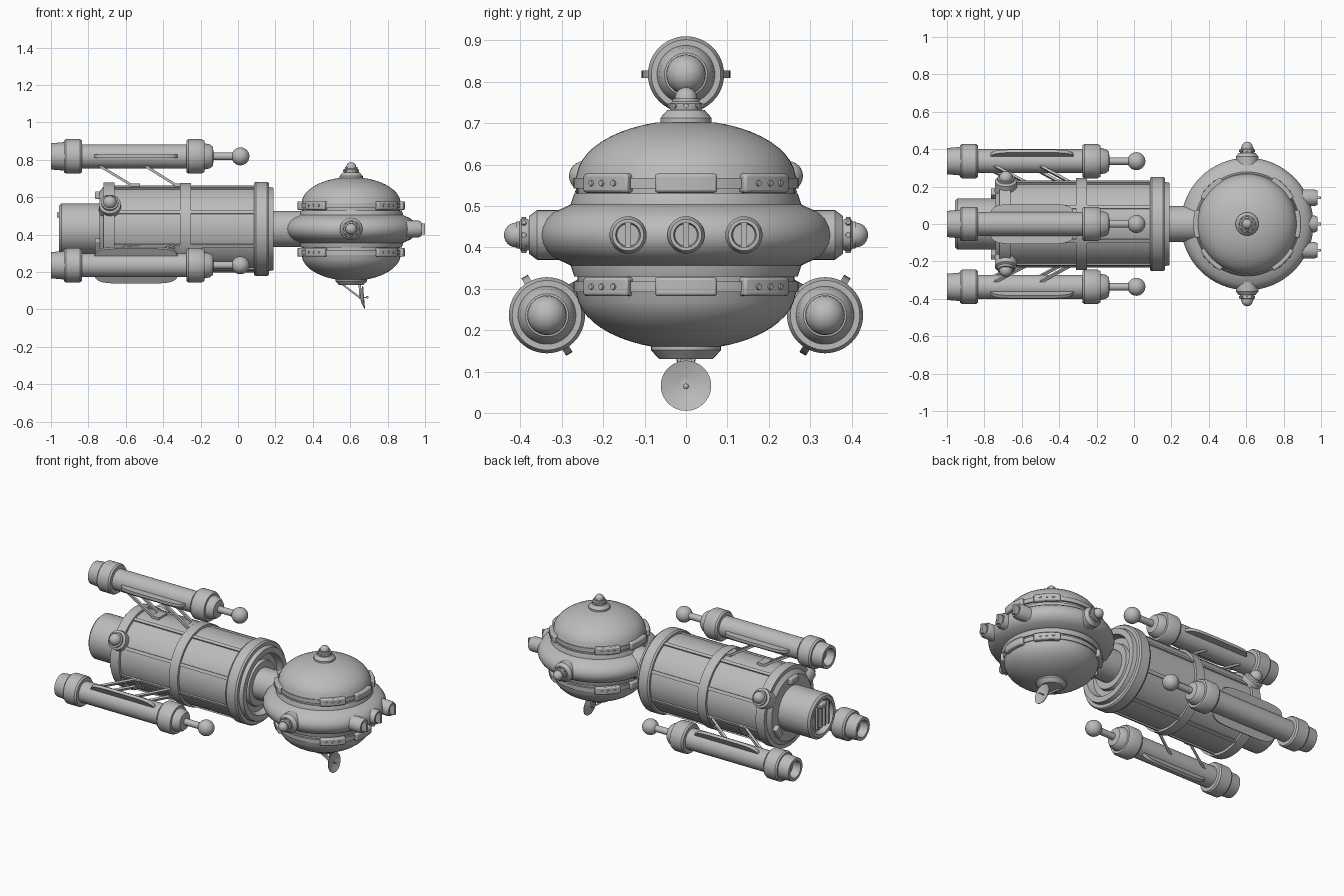
import bpy, bmesh, math
from mathutils import Vector, Matrix

cube = bpy.data.objects.get("Cube")
if cube:
    bpy.data.objects.remove(cube, do_unlink=True)

hull = bpy.data.materials.new("hull_grey")
hull.use_nodes = True
GREY = (0.5, 0.5, 0.5, 1)
hull.diffuse_color = GREY
hull.node_tree.nodes["Principled BSDF"].inputs["Base Color"].default_value = GREY

X, Y, Z = Vector((1, 0, 0)), Vector((0, 1, 0)), Vector((0, 0, 1))
AXIS_Z = 0.43
CORE = Vector((0, 0, AXIS_Z))
SAUCER = Vector((0.605, 0, AXIS_Z))


def finish(name, bm, bevel=0):
    bmesh.ops.recalc_face_normals(bm, faces=bm.faces)
    mesh = bpy.data.meshes.new(name)
    for f in bm.faces:
        f.smooth = True
    bm.to_mesh(mesh)
    bm.free()
    mesh.set_sharp_from_angle(angle=math.radians(32))
    mesh.materials.append(hull)
    ob = bpy.data.objects.new(name, mesh)
    bpy.context.collection.objects.link(ob)
    if bevel:
        mod = ob.modifiers.new("bevel", 'BEVEL')
        mod.width, mod.segments = bevel, 2
    return ob


def lathe(name, profile, origin, axis=X, n=48):
    """Turn (distance, radius) points round an axis."""
    bm = bmesh.new()
    m = Matrix.Translation(origin) @ Z.rotation_difference(axis).to_matrix().to_4x4()
    rings = []
    for t, r in profile:
        if r == 0:
            rings.append([bm.verts.new(m @ Vector((0, 0, t)))] * n)
        else:
            rings.append([bm.verts.new(m @ Vector((r * math.cos(a), r * math.sin(a), t)))
                          for a in (2 * math.pi * i / n for i in range(n))])
    for p, q in zip(rings, rings[1:]):
        for i in range(n):
            j = (i + 1) % n
            bm.faces.new(list(dict.fromkeys((p[i], p[j], q[j], q[i]))))
    return finish(name, bm)


def beam(name, p, q, side, width, thick, bevel=0):
    """Box from p to q; width runs along side."""
    d = (q - p).normalized()
    s = (side - d * side.dot(d)).normalized()
    u = d.cross(s)
    bm = bmesh.new()
    m = Matrix((d * (q - p).length, s * width, u * thick)).transposed().to_4x4()
    bmesh.ops.create_cube(bm, size=1, matrix=Matrix.Translation((p + q) / 2) @ m)
    return finish(name, bm, bevel)


def arc_block(name, angle, half, r0, r1, z0, z1, steps=8):
    """Curved block hugging the saucer."""
    bm = bmesh.new()
    rows = []
    for i in range(steps + 1):
        a = angle + half * (2 * i / steps - 1)
        rows.append([bm.verts.new((SAUCER.x + r * math.cos(a), r * math.sin(a), z))
                     for r, z in ((r0, z0), (r1, z0), (r1, z1), (r0, z1))])
    for p, q in zip(rows, rows[1:]):
        for k in range(4):
            bm.faces.new((p[k], p[(k + 1) % 4], q[(k + 1) % 4], q[k]))
    bm.faces.new(rows[0])
    bm.faces.new(rows[-1])
    return finish(name, bm, 0.007)


def fin_plate(name, centre, tangent, normal, half_len, half_wid, thick):
    """Rounded plate lying along x."""
    bm = bmesh.new()
    pts = []
    for i in range(48):
        c, s = math.cos(math.tau * i / 48), math.sin(math.tau * i / 48)
        pts.append(centre + X * math.copysign(abs(c) ** 0.4, c) * half_len
                   + tangent * math.copysign(abs(s) ** 0.4, s) * half_wid)
    low = [bm.verts.new(p - normal * thick / 2) for p in pts]
    face = bm.faces.new(low)
    top = bmesh.ops.extrude_face_region(bm, geom=[face])
    bmesh.ops.translate(bm, vec=normal * thick,
                        verts=[v for v in top["geom"] if isinstance(v, bmesh.types.BMVert)])
    return finish(name, bm)


def ball(t0, r, start=-90, steps=12):
    """Profile points of a sphere centred at t0."""
    return [(t0 + r * math.sin(a), max(r * math.cos(a), 0) if i < steps else 0)
            for i, a in ((i, math.radians(start + (90 - start) * i / steps)) for i in range(steps + 1))]


def radial(deg):
    a = math.radians(deg)
    return Vector((0, math.cos(a), math.sin(a)))


# Main drum with rear engine, bands, recessed front and neck
lathe("body_drum", [(-0.74, 0), (-0.74, 0.2), (-0.72, 0.225), (-0.72, 0.248), (-0.66, 0.248),
                    (-0.66, 0.232), (-0.31, 0.232), (-0.31, 0.247), (-0.25, 0.247), (-0.25, 0.232),
                    (0.085, 0.232), (0.085, 0.245), (0.095, 0.252), (0.155, 0.252), (0.165, 0.245),
                    (0.165, 0.225), (0.19, 0.22), (0.19, 0.185), (0.15, 0.175), (0.15, 0.14),
                    (0.17, 0.135), (0.17, 0.105), (0.17, 0)], CORE, n=64)
lathe("neck", [(0.14, 0), (0.14, 0.097), (0.42, 0.097), (0.42, 0)], CORE)
lathe("rear_engine", [(-0.7, 0), (-0.7, 0.137), (-0.945, 0.137), (-0.957, 0.125), (-0.957, 0.105),
                      (-0.92, 0.1), (-0.92, 0)], CORE)
for i in range(5):
    y = (i - 2) * 0.035
    beam("engine_grille", CORE + Vector((-0.935, y, -0.07)), CORE + Vector((-0.935, y, 0.07)), Y, 0.014, 0.03)
beam("engine_latch", CORE + Vector((-0.968, 0, 0.075)), CORE + Vector((-0.93, 0, 0.075)), Y, 0.06, 0.03, 0.005)
for deg in (90, -30, 210):
    p = CORE + radial(deg) * 0.18
    beam("rear_clamp", p - X * 0.765, p - X * 0.71, X.cross(radial(deg)), 0.08, 0.04, 0.006)

# Long ribs on the drum
for k in range(8):
    r = radial(22.5 + 45 * k)
    for x0, x1 in ((-0.68, -0.29), (-0.27, 0.1)):
        beam("drum_rib", CORE + r * 0.232 + X * x0, CORE + r * 0.232 + X * x1, r.cross(X), 0.02, 0.016)

# Side thruster knobs
for deg in (30, 150):
    lathe("drum_knob", [(0.2, 0), (0.2, 0.06), (0.265, 0.058), (0.272, 0.045), (0.285, 0.045)]
          + ball(0.285, 0.036, 0, 6), CORE - X * 0.685, radial(deg), 32)

# Three outrigger tubes with fins and slanted struts
for deg in (90, -30, 210):
    out = radial(deg)
    tan = X.cross(out)
    c = CORE + out * 0.388
    lathe("outrigger_tube", [(-0.95, 0), (-0.95, 0.045), (-1.0, 0.052), (-1.0, 0.07), (-0.93, 0.076),
                             (-0.93, 0.085), (-0.92, 0.092), (-0.845, 0.092), (-0.835, 0.085),
                             (-0.835, 0.064), (-0.275, 0.064), (-0.275, 0.085), (-0.265, 0.092),
                             (-0.195, 0.092), (-0.18, 0.084), (-0.18, 0.07), (-0.15, 0.064),
                             (-0.135, 0.052), (-0.13, 0.02), (0, 0.02), (0, 0)], c)
    lathe("outrigger_ball", ball(0.013, 0.048), c, n=32)
    fin_plate("outrigger_fin", c - X * 0.545, tan, out, 0.225, 0.108, 0.018)
    for x0, x1 in ((-0.75, -0.545), (-0.505, -0.31)):
        for side in (-1, 1):
            off = tan * side * 0.03
            beam("outrigger_strut", c - out * 0.045 + X * x0 + off,
                 CORE + out * 0.22 + X * x1 + off, tan, 0.016, 0.014)
        beam("strut_foot", CORE + out * 0.235 + X * (x1 - 0.03), CORE + out * 0.235 + X * (x1 + 0.02),
             tan, 0.08, 0.016)

# Saucer: domed core and thick rim
dome = [(0.07, 0.28), (0.1, 0.27), (0.1, 0.262), (0.13, 0.262), (0.135, 0.268)]
dome += [(0.135 + 0.142 * math.sin(a), 0.265 * math.cos(a)) for a in
         (math.radians(4 + 7 * i) for i in range(11))]
lathe("saucer_core", [(-t, r) for t, r in [(0.277, 0)] + dome[::-1]] + dome + [(0.277, 0)], SAUCER, Z, 64)
edge = [(0.078, 0.2), (0.078, 0.27), (0.066, 0.295), (0.056, 0.318), (0.04, 0.338), (0.02, 0.35), (0, 0.354)]
lathe("saucer_rim", [(-t, r) for t, r in edge] + edge[-2::-1], SAUCER, Z, 64)

# Bands and raised blocks above and below the rim
for s in (-1, 1):
    zc = AXIS_Z + s * 0.125
    lathe("saucer_band", [(-0.013, 0.24), (-0.013, 0.272), (0.013, 0.272), (0.013, 0.24)],
          SAUCER + Z * s * 0.125, Z, 64)
    for deg in (0, 45, 135, 180, 225, 315):
        a = math.radians(deg)
        arc_block("saucer_block", a, 0.27, 0.24, 0.288, zc - 0.023, zc + 0.023)
        if deg % 180:
            for k in (-1, 0, 1):
                d = Vector((math.cos(a + k * 0.13), math.sin(a + k * 0.13), 0))
                lathe("block_stud", [(0.28, 0), (0.28, 0.009), (0.292, 0.007), (0.292, 0)],
                      Vector((SAUCER.x, 0, zc)), d, 12)

# Forward ports with slotted faces
for y in (-0.14, 0, 0.14):
    o = Vector((0, y, AXIS_Z))
    lathe("front_port", [(0.83, 0), (0.83, 0.045), (0.965, 0.045), (0.98, 0.038), (0.98, 0.03),
                         (0.965, 0.027), (0.965, 0)], o, X, 32)
    beam("port_bar", o + Vector((0.98, 0, -0.03)), o + Vector((0.98, 0, 0.03)), Y, 0.014, 0.04)

# Side turrets on the rim and the beacon on top
turret = [(0, 0.036), (0.008, 0.039), (0.02, 0.039), (0.024, 0.033), (0.032, 0.033)]
for s in (-1, 1):
    lathe("side_mount", [(0.25, 0), (0.25, 0.06), (0.36, 0.06), (0.38, 0.045), (0.38, 0)], SAUCER, Y * s, 32)
    lathe("side_turret", turret + ball(0.032, 0.03, 0, 6), SAUCER + Y * s * 0.378, Y * s, 32)
lathe("top_mount", [(0.25, 0), (0.25, 0.062), (0.283, 0.062), (0.302, 0.045), (0.302, 0)], SAUCER, Z, 32)
lathe("top_beacon", turret + ball(0.032, 0.027, 0, 6), SAUCER + Z * 0.298, Z, 32)
for d, base in ((Z, 0.308), (Y, 0.388), (-Y, 0.388)):
    u = X if d == Z else Z
    for k in range(8):
        v = Matrix.Rotation(math.tau * k / 8, 3, d) @ u
        lathe("turret_stud", [(0.03, 0), (0.03, 0.007), (0.043, 0.006), (0.043, 0)], SAUCER + d * (base + 0.004), v, 10)

# Belly mount and dish antenna
lathe("belly_mount", [(0.25, 0), (0.25, 0.085), (0.278, 0.085), (0.3, 0.065), (0.3, 0)], SAUCER, -Z, 32)
lathe("dish", [(0, 0), (0.004, 0.025), (0.018, 0.06), (0.022, 0.061), (0.01, 0.025), (0.007, 0)],
      Vector((0.652, 0, 0.064)), Vector((1, 0, 0.08)).normalized(), 32)
lathe("dish_feed", [(0, 0), (0, 0.003), (0.032, 0.003)] + ball(0.036, 0.007, -60, 8),
      Vector((0.655, 0, 0.064)), X, 12)
for s in (-1, 1):
    beam("dish_arm", Vector((0.55, s * 0.02, 0.14)), Vector((0.655, 0, 0.06)), Y, 0.01, 0.01)
beam("dish_post", Vector((0.65, 0, 0.14)), Vector((0.655, 0, 0.06)), Y, 0.03, 0.012)
